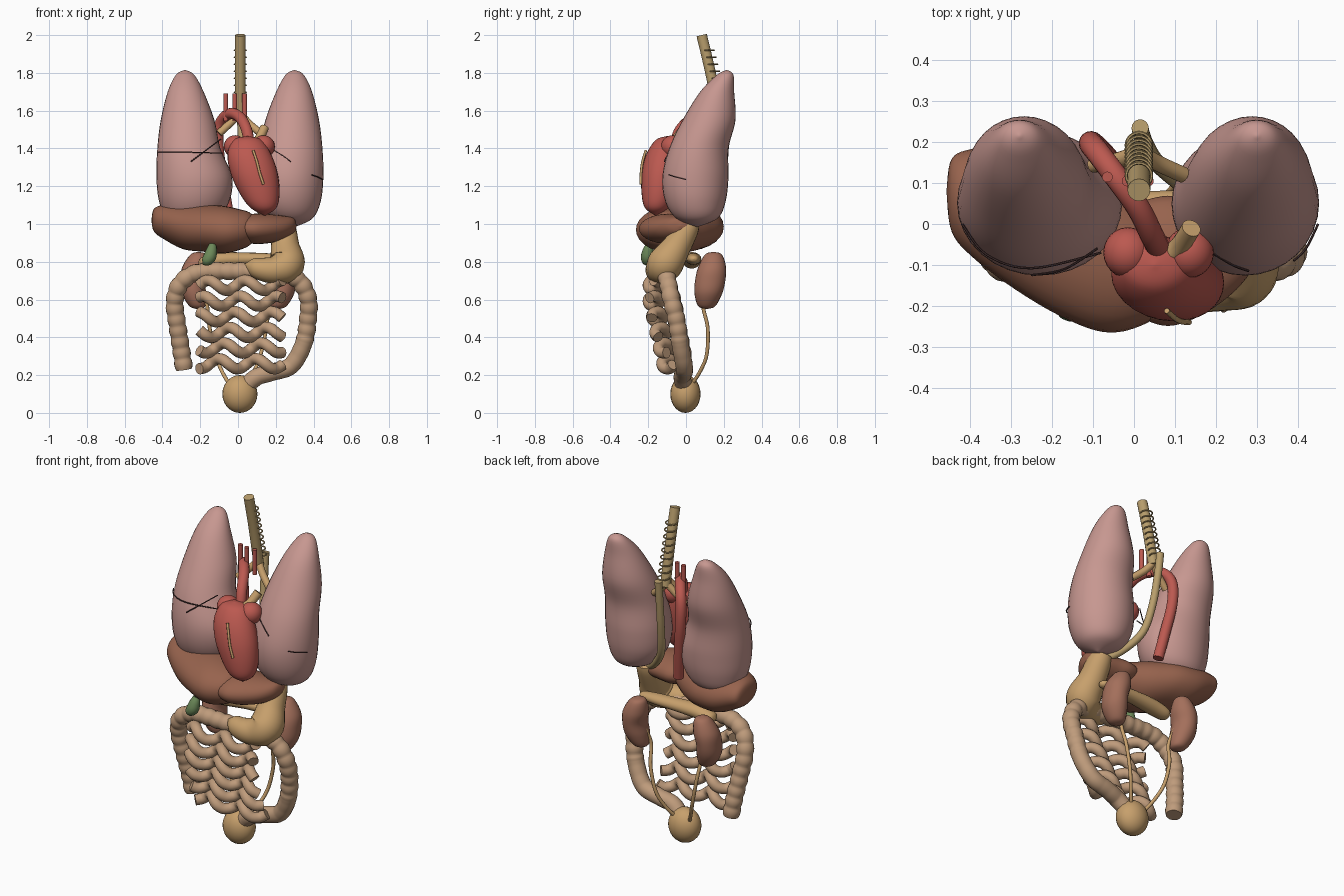
import bpy, bmesh, math
from mathutils import Vector

COLORS = {
    "lung": (0.57, 0.31, 0.28), "liver": (0.31, 0.125, 0.075), "heart": (0.50, 0.10, 0.08),
    "tan": (0.57, 0.35, 0.15), "gut": (0.52, 0.33, 0.20), "kidney": (0.37, 0.16, 0.105),
    "green": (0.15, 0.25, 0.10), "airway": (0.48, 0.34, 0.15), "dark": (0.06, 0.03, 0.03),
}
MATS = {}
for key, c in COLORS.items():
    MATS[key] = bpy.data.materials.new(key)
    MATS[key].diffuse_color = (*c, 1)


def finish(obj, mat):
    obj.data.materials.append(MATS[mat])
    bpy.ops.object.select_all(action='DESELECT')
    obj.select_set(True)
    bpy.context.view_layer.objects.active = obj
    bpy.ops.object.shade_smooth_by_angle(angle=math.radians(50))
    return obj


def spline(pts, steps):
    """Catmull-Rom through tuples of any length."""
    out, n = [], len(pts)
    for i in range(n - 1):
        a, b, c, d = pts[max(i - 1, 0)], pts[i], pts[i + 1], pts[min(i + 2, n - 1)]
        for s in range(steps):
            t = s / steps
            out.append([0.5 * (2 * q + (r - p) * t + (2 * p - 5 * q + 4 * r - w) * t * t
                               + (3 * q - p - 3 * r + w) * t ** 3) for p, q, r, w in zip(a, b, c, d)])
    return out + [list(pts[-1])]


def sweep(name, pts, mat, axis=None, steps=6, sides=16, bumps=None):
    """Skin elliptical rings (x, y, z, ra, rb) along a path; axis fixes the ring plane."""
    rows = spline([p if len(p) == 5 else (*p, p[3]) for p in pts], steps)
    bm, rings, u = bmesh.new(), [], Vector((1, 0, 0.01))
    length = 0
    for i, row in enumerate(rows):
        c = Vector(row[:3])
        if i:
            length += (c - Vector(rows[i - 1][:3])).length
        if axis == 'z':
            u, v = Vector((1, 0, 0)), Vector((0, 1, 0))
        elif axis == 'x':
            u, v = Vector((0, 1, 0)), Vector((0, 0, 1))
        else:
            t = (Vector(rows[min(i + 1, len(rows) - 1)][:3]) - Vector(rows[max(i - 1, 0)][:3])).normalized()
            if i == 0 and abs(t.x) > 0.8:
                u = Vector((0, 1, 0))
            u = (u - t * u.dot(t)).normalized()
            v = t.cross(u)
        k = bumps(i / (len(rows) - 1), length) if bumps else 1
        ra, rb = max(row[3], 0.003) * k, max(row[4], 0.003) * k
        rings.append([bm.verts.new(c + u * ra * math.cos(2 * math.pi * j / sides)
                                   + v * rb * math.sin(2 * math.pi * j / sides)) for j in range(sides)])
    for a, b in zip(rings, rings[1:]):
        for j in range(sides):
            bm.faces.new((a[j], a[(j + 1) % sides], b[(j + 1) % sides], b[j]))
    bm.faces.new(rings[0][::-1])
    bm.faces.new(rings[-1])
    bmesh.ops.recalc_face_normals(bm, faces=bm.faces)
    me = bpy.data.meshes.new(name)
    bm.to_mesh(me)
    bm.free()
    obj = bpy.data.objects.new(name, me)
    bpy.context.collection.objects.link(obj)
    return finish(obj, mat)


def tube(name, pts, r, mat, **kw):
    return sweep(name, [(*p, r, r) for p in pts], mat, **kw)


def ball(name, loc, scale, mat):
    bpy.ops.mesh.primitive_uv_sphere_add(segments=24, ring_count=14, location=loc)
    o = bpy.context.object
    o.name, o.scale = name, scale
    return finish(o, mat)


# Lungs: leaning cones with rounded bases
lung = [(.30, .215, 1.815, .003, .003), (.30, .208, 1.79, .048, .043), (.297, .165, 1.70, .095, .09),
        (.287, .122, 1.55, .142, .14), (.28, .068, 1.40, .167, .157), (.272, .05, 1.25, .18, .175),
        (.272, .05, 1.12, .166, .16), (.285, .058, 1.03, .11, .11), (.30, .06, .985, .003, .003)]
sweep("left_lung", lung, "lung", 'z', sides=32)
sweep("right_lung", [(-x + (.04 if z < 1.3 else .02), y, z, a + (.02 if 1 < z < 1.3 else 0), b)
                     for x, y, z, a, b in lung], "lung", 'z', sides=32)

# Lung fissure lines
for i, line in enumerate([
        [(-.42, .0, 1.38), (-.36, -.075, 1.38), (-.25, -.108, 1.38), (-.08, -.07, 1.375)],
        [(-.25, -.125, 1.33), (-.17, -.11, 1.39), (-.09, -.06, 1.45)],
        [(.19, -.07, 1.39), (.24, -.10, 1.36), (.28, -.115, 1.33)],
        [(.39, -.09, 1.26), (.42, -.06, 1.25), (.45, 0, 1.235)]]):
    tube(f"lung_fissure_{i}", line, .003, "dark", sides=6)

# Heart with two atria and front vessel
sweep("heart", [(.05, -.10, 1.465, .003, .003), (.05, -.10, 1.445, .075, .06), (.06, -.12, 1.37, .115, .09),
                (.085, -.135, 1.27, .125, .10), (.115, -.145, 1.16, .105, .09),
                (.135, -.155, 1.085, .068, .062), (.142, -.16, 1.045, .003, .003)], "heart", 'z', sides=28)
for side, x in (("right", -.015), ("left", .135)):
    ball(side + "_atrium", (x, -.07, 1.41), (.06, .062, .06), "heart")
tube("coronary_vessel", [(.08, -.212, 1.39), (.10, -.23, 1.33), (.115, -.238, 1.27), (.135, -.24, 1.21)],
     .007, "tan", sides=8)

# Aorta arch, descending aorta and three branches
tube("aorta", [(.06, -.06, 1.42), (.045, -.03, 1.50), (.01, .04, 1.565), (-.04, .11, 1.585),
               (-.085, .17, 1.55), (-.105, .195, 1.48), (-.10, .195, 1.36), (-.075, .17, 1.2),
               (-.05, .14, 1.04)], .029, "heart")
for i, (x, y) in enumerate([(-.065, .115), (-.017, .105), (.035, .105)]):
    tube(f"arch_branch_{i}", [(x, y, 1.545), (x, y, 1.69)], .013, "heart")
tube("pulmonary_artery", [(.07, -.09, 1.42), (.11, -.055, 1.45), (.14, -.01, 1.51)], .024, "tan")

# Trachea, cartilage rings and bronchi
tube("trachea", [(.012, .083, 2.0), (.012, .13, 1.8), (.012, .175, 1.57)], .028, "airway")
for i in range(9):
    z = 1.92 - i * .037
    y = .118 + (1.92 - z) * .25
    bpy.ops.mesh.primitive_torus_add(location=(.012, y, z), major_radius=.031, minor_radius=.004,
                                     major_segments=24, minor_segments=6)
    o = bpy.context.object
    o.name = f"trachea_ring_{i}"
    finish(o, "airway")
tube("right_bronchus", [(.012, .175, 1.59), (-.04, .155, 1.535), (-.10, .145, 1.48)], .02, "tan")
tube("left_bronchus", [(.012, .175, 1.59), (.055, .15, 1.535), (.12, .12, 1.48)], .02, "tan")

# Esophagus
tube("esophagus", [(.015, .235, 1.62), (.018, .22, 1.5), (.03, .19, 1.32), (.06, .145, 1.16),
                   (.14, .08, 1.05), (.23, .02, .98)], .021, "airway")

# Liver: large right lobe and thin left lobe
sweep("liver_right_lobe", [(-.458, .08, 1.02, .003, .003), (-.445, .07, 1.02, .09, .06),
                           (-.39, .05, 1.01, .135, .092), (-.29, .02, .985, .18, .118),
                           (-.18, -.02, .978, .205, .125), (-.08, -.065, .97, .198, .126),
                           (0, -.09, .97, .165, .11), (.07, -.10, .975, .11, .08),
                           (.11, -.10, .98, .003, .003)], "liver", 'x', sides=28)
sweep("liver_left_lobe", [(-.02, -.08, .98, .003, .003), (0, -.085, .98, .12, .055), (.07, -.09, .975, .158, .078),
                          (.15, -.085, .975, .145, .078), (.24, -.06, .98, .11, .063),
                          (.295, -.04, .99, .06, .04), (.31, -.03, .99, .003, .003)], "liver", 'x', sides=28)

# Gallbladder
sweep("gallbladder", [(-.135, -.19, .89, .02), (-.14, -.20, .86, .029), (-.15, -.205, .825, .034),
                      (-.17, -.205, .80, .026), (-.185, -.20, .785, .003)], "green")

# Stomach: broad sac curving to a narrow outlet
sweep("stomach", [(.24, .02, 1.01, .055), (.243, .0, .97, .066), (.25, -.05, .88, .076), (.258, -.11, .79, .095),
                  (.20, -.14, .758, .075), (.13, -.15, .76, .062), (.075, -.145, .775, .045),
                  (.035, -.14, .785, .003)], "tan", sides=24)

# Pancreas
sweep("pancreas", [(-.21, .03, .795, .003, .003), (-.19, .03, .795, .04, .03), (-.10, .03, .81, .048, .04),
                   (.04, .038, .815, .043, .034), (.16, .04, .815, .04, .03),
                   (.25, .04, .815, .026, .02), (.27, .04, .815, .003, .003)], "tan", 'x')

# Kidneys (bean lofts) and ureters
for side, s in (("right", -1), ("left", 1)):
    sweep(side + "_kidney", [(s * .21, .145, .852, .003, .003), (s * .21, .145, .838, .042, .045),
                             (s * .228, .138, .77, .068, .074), (s * .240, .128, .70, .064, .08),
                             (s * .233, .118, .63, .064, .073), (s * .215, .11, .565, .042, .045),
                             (s * .215, .11, .55, .003, .003)], "kidney", 'z', sides=20)
    tube(side + "_ureter", [(s * .19, .13, .69), (s * .165, .09, .58), (s * .15, .115, .45), (s * .12, .11, .31),
                            (s * .085, .075, .22), (s * .045, .03, .15)], .01, "tan", sides=10)

# Bladder
ball("bladder", (.01, -.003, .1), (.093, .08, .1), "tan")


# Large intestine with pouches fading out toward the end
def pouches(t, length):
    return 1 + .13 * (abs(math.sin(length * math.pi / .06)) - .6) * (1 if t < .72 else .15)


tube("large_intestine", [(-.285, -.01, .23), (-.30, -.02, .33), (-.32, -.045, .46), (-.335, -.07, .59),
                         (-.30, -.10, .69), (-.20, -.11, .745), (0, -.12, .75), (.18, -.12, .745),
                         (.31, -.10, .71), (.37, -.08, .61), (.37, -.05, .49), (.345, -.03, .36),
                         (.28, -.01, .25), (.18, -.01, .215), (.10, -.02, .19), (.04, -.01, .14)],
     .046, "gut", steps=16, sides=18, bumps=pouches)

# Small intestine: stacked wavy loops
for i in range(6):
    z0, y0 = .675 - .083 * i, -.17 + .018 * max(i - 1, 0)
    path = []
    for k in range(15):
        t = k / 14
        a = t * 4.5 * math.pi + i * .9
        path.append((-.205 + .44 * t, y0 + .03 * math.cos(a), z0 + .027 * math.sin(a)))
    tube(f"small_intestine_{i}", path, .03, "gut", steps=4, sides=14)
